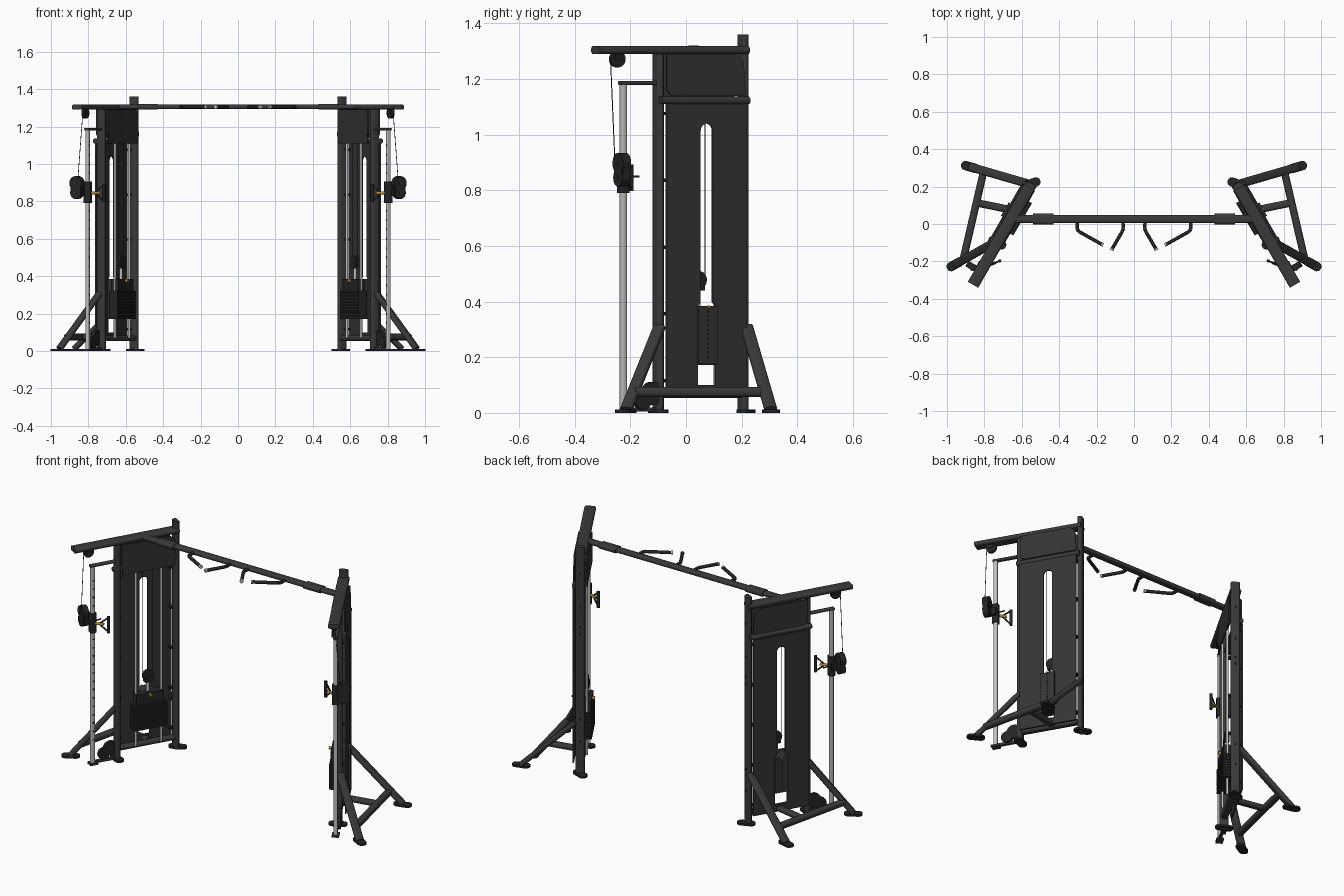
import bpy, bmesh, math
from mathutils import Vector

if "Cube" in bpy.data.objects:
    bpy.data.objects.remove(bpy.data.objects["Cube"])


def material(name, r, g, b):
    m = bpy.data.materials.new(name)
    m.diffuse_color = (r, g, b, 1)
    m.use_nodes = True
    m.node_tree.nodes["Principled BSDF"].inputs["Base Color"].default_value = m.diffuse_color
    return m


FRAME = material("frame_grey", 0.042, 0.042, 0.043)
PANEL = material("panel_grey", 0.035, 0.035, 0.036)
BLACK = material("rubber_black", 0.018, 0.018, 0.019)
STEEL = material("bright_steel", 0.52, 0.52, 0.52)
GOLD = material("gold_yellow", 0.5, 0.25, 0.03)

# Tower frame: s runs from rear upright to the front, v points outward
U = Vector((0.5, -0.866, 0)).normalized()
V = Vector((0.866, 0.5, 0)).normalized()
Z = Vector((0, 0, 1))
S_FRONT, S_MID, S_COL = 0.352, 0.176, 0.497


def T(s, v, z):
    return Vector((0.555, 0.205, z)) + U * s + V * v


def finish(name, solids, mat, mirror=True):
    """Each solid is (outline points, origin, x axis, y axis, depth vector)."""
    bm = bmesh.new()
    for pts, o, ax, ay, depth in solids:
        a = [bm.verts.new(o + ax * x + ay * y) for x, y in pts]
        b = [bm.verts.new(v.co + depth) for v in a]
        bm.faces.new(a[::-1])
        bm.faces.new(b)
        n = len(a)
        for i in range(n):
            j = (i + 1) % n
            bm.faces.new((a[i], a[j], b[j], b[i]))
    bmesh.ops.recalc_face_normals(bm, faces=bm.faces)
    me = bpy.data.meshes.new(name)
    bm.to_mesh(me)
    bm.free()
    me.materials.append(mat)
    ob = bpy.data.objects.new(name, me)
    bpy.context.collection.objects.link(ob)
    bpy.ops.object.select_all(action='DESELECT')
    ob.select_set(True)
    bpy.context.view_layer.objects.active = ob
    bpy.ops.object.shade_smooth_by_angle(angle=math.radians(35))
    if mirror:
        mod = ob.modifiers.new("other_side", 'MIRROR')
        mod.use_mirror_merge = False
    return ob


def rounded(w, h, r, n=4):
    pts = []
    for k, (cx, cy) in enumerate(((1, 1), (-1, 1), (-1, -1), (1, -1))):
        for i in range(n + 1):
            a = (k + i / n) * math.pi / 2
            pts.append((cx * (w / 2 - r) + r * math.cos(a), cy * (h / 2 - r) + r * math.sin(a)))
    return pts


def circle(r, n=20):
    return [(r * math.cos(i * math.tau / n), r * math.sin(i * math.tau / n)) for i in range(n)]


def tube(p, q, w, h, up=Z, r=None):
    """Rounded tube from p to q: w sideways, h along the up axis."""
    p, q = Vector(p), Vector(q)
    d = (q - p).normalized()
    side = d.cross(up).normalized()
    return (rounded(w, h, r or min(w, h) * 0.42), p, side, side.cross(d), q - p)


def rod(p, q, r, n=12):
    p, q = Vector(p), Vector(q)
    d = (q - p).normalized()
    side = d.orthogonal().normalized()
    return (circle(r, n), p, side, d.cross(side), q - p)


def wire(pts, r):
    return [rod(a, b, r) for a, b in zip(pts, pts[1:])]


def box(s0, s1, v0, v1, z0, z1):
    return ([(s0, v0), (s1, v0), (s1, v1), (s0, v1)], T(0, 0, z0), U, V, Z * (z1 - z0))


def disc(s, v, z, r, t, axis=V):
    c = T(s, v, z)
    return rod(c - axis * t / 2, c + axis * t / 2, r, 24)


# Uprights, top beam and cross tubes of each tower
finish("rear_upright", [tube(T(0, 0, 0), T(0, 0, 1.36), 0.05, 0.027, U)], FRAME)
finish("front_upright", [tube(T(S_FRONT, 0, 0), T(S_FRONT, 0, 1.295), 0.05, 0.027, U)], FRAME)
finish("top_beam", [tube(T(-0.01, 0, 1.304), T(0.612, 0, 1.304), 0.064, 0.028)], FRAME)
finish("tower_cross_tubes", [
    tube(T(0, 0, 0.068), T(S_FRONT, 0, 0.068), 0.04, 0.028),
    tube(T(-0.005, 0.02, 1.123), T(S_FRONT + 0.01, 0.02, 1.123), 0.05, 0.027)], FRAME)

# Outward stabiliser legs with their tie bars
REAR_FOOT, FRONT_FOOT = Vector((0.875, 0.305, 0.012)), Vector((0.955, -0.215, 0.012))
finish("stabiliser_legs", [
    tube(REAR_FOOT, (0.575, 0.218, 0.31), 0.046, 0.028),
    tube(FRONT_FOOT, (0.74, -0.095, 0.31), 0.046, 0.028)], FRAME)
finish("stabiliser_bars", [
    tube((0.803, 0.285, 0.075), (0.912, -0.185, 0.075), 0.04, 0.036),
    tube((0.85, 0.115, 0.075), (0.64, 0.072, 0.075), 0.04, 0.03)], FRAME)

# Oval floor plates
feet = []
for c, d in ((REAR_FOOT, (0.95, 0.27)), (FRONT_FOOT, (0.87, -0.49)),
             (T(-0.012, 0, 0), (0.93, -0.36)), (T(S_FRONT, 0, 0), (0.9, 0.42))):
    ax = Vector((d[0], d[1], 0)).normalized()
    feet.append((rounded(0.102, 0.05, 0.024), Vector((c.x, c.y, 0)), ax, Z.cross(ax), Z * 0.012))
finish("floor_plates", feet, BLACK)

# Slotted main panel, made from two matching halves
half = [(0, 0.06), (0.166, 0.06), (0.166, 1.11), (0, 1.11)]
half += [(0.025 * math.sin(i * math.pi / 12), 1.015 + 0.025 * math.cos(i * math.pi / 12)) for i in range(7)]
half += [(0.025, 0.4), (0.036, 0.385), (0.036, 0.1), (0, 0.1)]
finish("slotted_panel", [
    (half, T(S_MID, 0.036, 0), U * k, Z, V * 0.008) for k in (1, -1)], PANEL)

# Chamfered upper panels on both faces
upper = [(0.016, 1.14), (0.318, 1.14), (0.338, 1.16), (0.338, 1.29),
         (0.05, 1.29), (0.02, 1.265), (0.012, 1.15)]
finish("upper_panels", [
    (upper, T(0, v, 0), U, Z, V * 0.008) for v in (0.032, -0.036)], PANEL)
finish("inner_panel_lip", [box(0.02, 0.335, -0.036, -0.028, 1.11, 1.15)], PANEL)

# Panel standoffs and small bolts on the rear upright
finish("panel_standoffs", [
    box(s, s + 0.022, 0.008, 0.036, z, z + 0.012)
    for s in (0.008, 0.322) for z in (0.11, 0.35, 0.59, 0.83, 1.07)], BLACK)
finish("upright_bolts", [
    disc(-0.014, 0, z, 0.006, 0.008, U) for z in (0.2, 0.33, 0.84, 0.88, 1.0, 1.2)], BLACK)

# Weight stack, guide rods and lifting pulley
finish("weight_plates", [
    box(0.076, 0.276, -0.055, -0.005, 0.172 + i * 0.0152, 0.1845 + i * 0.0152)
    for i in range(10)] + [box(0.082, 0.27, -0.05, -0.01, 0.172, 0.324)], BLACK)
finish("stack_head", [box(0.095, 0.257, -0.05, -0.005, 0.324, 0.385)], BLACK)
finish("stack_cover", [box(S_MID - 0.041, S_MID + 0.041, -0.005, 0.055, 0.175, 0.385)], PANEL)
finish("cover_holes", [
    disc(S_MID, 0.056, 0.2 + i * 0.0165, 0.004, 0.004) for i in range(11)], BLACK)
finish("guide_rods", [rod(T(s, -0.027, 0.07), T(s, -0.027, 1.12), 0.007) for s in (0.1, 0.252)], STEEL)
finish("lift_stem", [rod(T(S_MID, -0.02, 0.38), T(S_MID, -0.02, 0.46), 0.009)], STEEL)
finish("lift_pulley", [disc(S_MID, -0.02, 0.478, 0.032, 0.02),
                       box(S_MID - 0.022, S_MID + 0.022, -0.034, -0.006, 0.44, 0.475)], BLACK)
finish("lift_cables", [rod(T(S_MID + d, -0.02, 0.48), T(S_MID + d, -0.02, 1.12), 0.002, 6)
                       for d in (-0.03, 0.03)], BLACK)
finish("stack_pin", [disc(S_MID, -0.055, 0.375, 0.009, 0.02),
                     disc(S_MID, 0.058, 0.381, 0.005, 0.01)], GOLD)

# Bright guide column with adjustment holes and brackets
finish("guide_column", [tube(T(S_COL, 0, 0.008), T(S_COL, 0, 1.19), 0.022, 0.022, U, 0.006)], STEEL)
finish("column_holes", [disc(S_COL, -0.0105, 0.15 + i * 0.05, 0.005, 0.003)
                        for i in range(20)], BLACK)
finish("column_brackets", [
    tube(T(S_FRONT, 0, 1.186), T(S_COL + 0.015, 0, 1.186), 0.026, 0.014),
    box(S_COL - 0.025, S_COL + 0.022, -0.02, 0.02, 0, 0.012),
    box(S_FRONT, S_COL, -0.008, 0.008, 0.005, 0.02)], FRAME)

# Top and floor pulleys with the hanging cable
finish("top_pulley", [disc(0.522, 0, 1.272, 0.03, 0.016),
                      box(0.507, 0.537, -0.013, 0.013, 1.268, 1.292)], BLACK)
finish("floor_pulleys", [disc(0.385, 0.012, 0.07, 0.042, 0.02),
                         disc(0.425, 0.012, 0.045, 0.034, 0.02)], BLACK)
finish("hanging_cable", [rod(T(0.55, 0, 1.27), T(0.55, 0.03, 0.92), 0.0018, 6)], BLACK)

# Sliding carriage with swivel pulley housing
finish("carriage_sleeve", [
    tube(T(S_COL, 0, 0.79), T(S_COL, 0, 0.905), 0.038, 0.036, U, 0.008),
    box(S_COL - 0.012, 0.54, 0.01, 0.035, 0.83, 0.87),
    rod(T(0.44, 0.015, 0.85), T(S_COL, 0.005, 0.85), 0.004)], BLACK)
housing = []
for dz, r in ((0.897, 0.038), (0.846, 0.033)):
    housing.append(disc(0.53, 0.047, dz, r, 0.034, U))
housing.append(box(0.515, 0.545, 0.016, 0.08, 0.845, 0.897))
finish("swivel_pulley_housing", housing, BLACK)
finish("housing_bolts", [disc(0.548, 0.047, z, 0.007, 0.006, U) for z in (0.846, 0.897)], FRAME)

# Pull handle hung on a gold clip
apex, top, low = T(0.472, -0.028, 0.845), T(0.43, -0.06, 0.888), T(0.43, -0.06, 0.802)
finish("handle_strap", wire([top, apex, low], 0.0045), BLACK)
finish("handle_grip", [rod(low - Z * 0.005, top + Z * 0.005, 0.009)], BLACK)
finish("handle_clip", [rod(T(0.49, -0.012, 0.845), T(0.45, -0.045, 0.845), 0.008)], GOLD)

# Overhead bar between the towers with end sleeves
finish("overhead_bar", [tube((-0.655, 0.027, 1.305), (0.655, 0.027, 1.305), 0.042, 0.024)], FRAME, False)
finish("bar_sleeves", [tube((0.43, 0.027, 1.305), (0.54, 0.027, 1.305), 0.058, 0.03)], FRAME)

# Angled pull-up grips with bright end caps
grips, caps = [], []
for path in ([(0.305, 0.02), (0.303, -0.028), (0.295, -0.04), (0.17, -0.11)],
             [(0.06, 0.02), (0.057, -0.025), (0.063, -0.04), (0.118, -0.135)]):
    pts = [Vector((x, y, 1.305)) for x, y in path]
    grips += wire(pts, 0.0095)
    d = (pts[-1] - pts[-2]).normalized()
    caps.append(rod(pts[-1] - d * 0.004, pts[-1] + d * 0.006, 0.0105))
finish("pull_up_grips", grips, BLACK)
finish("grip_end_caps", caps, STEEL)
